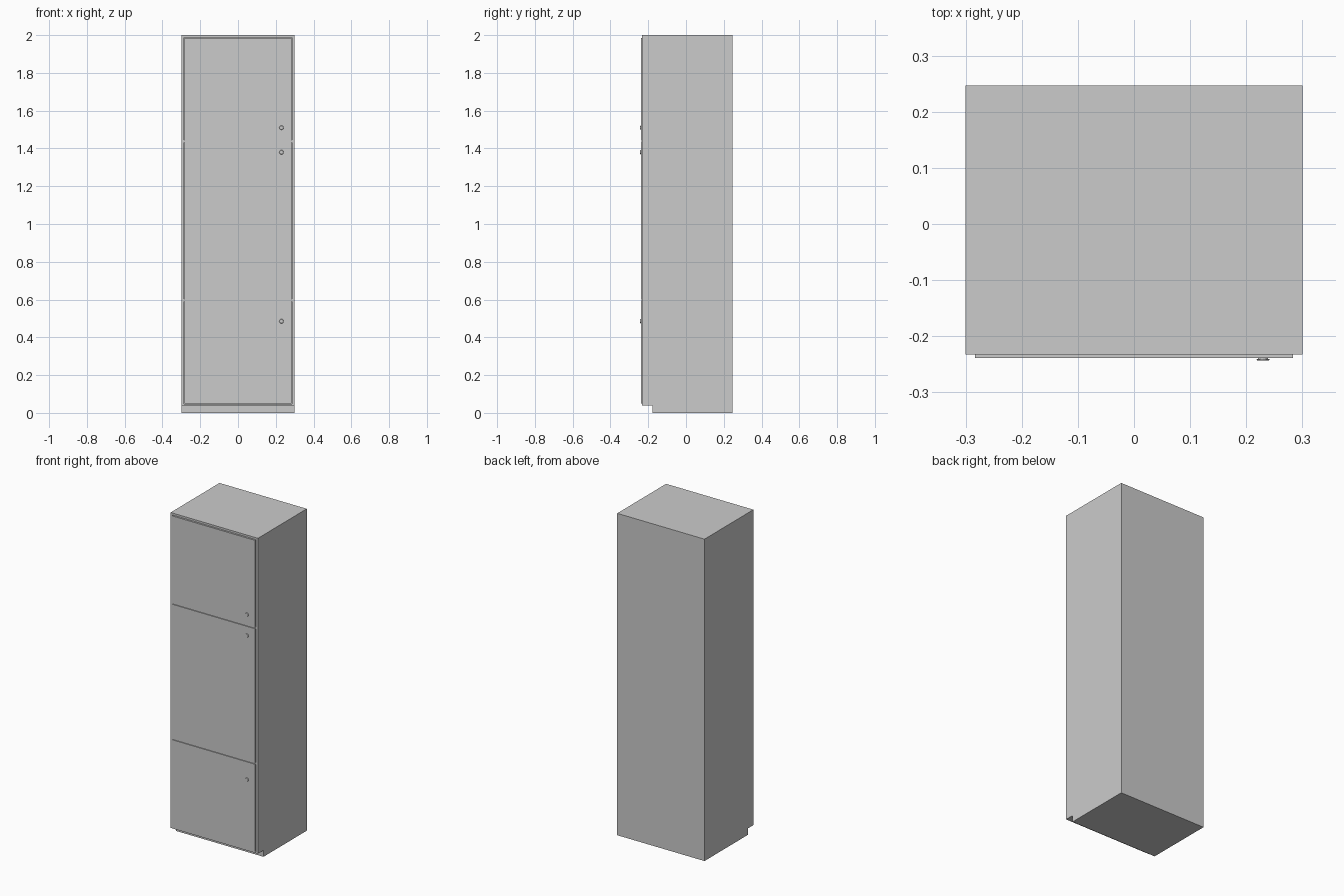
import bpy, math

if "Cube" in bpy.data.objects:
    bpy.data.objects.remove(bpy.data.objects["Cube"])

Y_FRONT, Y_BACK = -0.233, 0.247
W, T = 0.3, 0.014          # half width, side panel thickness


def box(name, x0, x1, y0, y1, z0, z1):
    bpy.ops.mesh.primitive_cube_add(
        size=1, location=((x0 + x1) / 2, (y0 + y1) / 2, (z0 + z1) / 2))
    o = bpy.context.object
    o.name = name
    o.scale = (x1 - x0, y1 - y0, z1 - z0)
    bpy.ops.object.transform_apply(location=False, rotation=False, scale=True)
    return o


def disc(name, x, y0, y1, z, r0, r1):
    bpy.ops.mesh.primitive_cone_add(
        vertices=12, radius1=r0, radius2=r1, depth=y0 - y1,
        location=(x, (y0 + y1) / 2, z), rotation=(math.pi / 2, 0, 0))
    bpy.context.object.name = name


# recessed plinth
box("plinth", -W, W, -0.178, Y_BACK, 0, 0.04)

# carcass panels
for side, s in (("left", -1), ("right", 1)):
    a, b = sorted((s * W, s * (W - T)))
    box(side + "_side_panel", a, b, Y_FRONT, Y_BACK, 0.04, 2.0)
inner = W - T
for name, z0, z1 in (("bottom_panel", 0.04, 0.048), ("lower_shelf", 0.589, 0.603),
                     ("upper_shelf", 1.432, 1.446), ("top_panel", 1.988, 2.0)):
    box(name, -inner, inner, Y_FRONT, Y_BACK, z0, z1)
box("back_panel", -inner, inner, Y_BACK - 0.01, Y_BACK, 0.048, 1.988)

# doors standing slightly proud of the carcass, each with a knob
for name, z0, z1, knob_z in (("lower", 0.05, 0.594, 0.485),
                             ("middle", 0.599, 1.436, 1.38),
                             ("upper", 1.443, 1.985, 1.51)):
    box(name + "_door", -0.283, 0.283, -0.239, -0.223 - 0.0105, z0, z1)
    box(name + "_door_core", -0.283, 0.283, -0.2335, -0.222, max(z0, {"lower": 0.05, "middle": 0.604, "upper": 1.447}[name]),
        min(z1, {"lower": 0.588, "middle": 1.431, "upper": 1.985}[name]))
    disc(name + "_knob_stem", 0.23, -0.239, -0.2415, knob_z, 0.009, 0.009)
    disc(name + "_knob", 0.23, -0.2405, -0.2435, knob_z, 0.012, 0.010)
